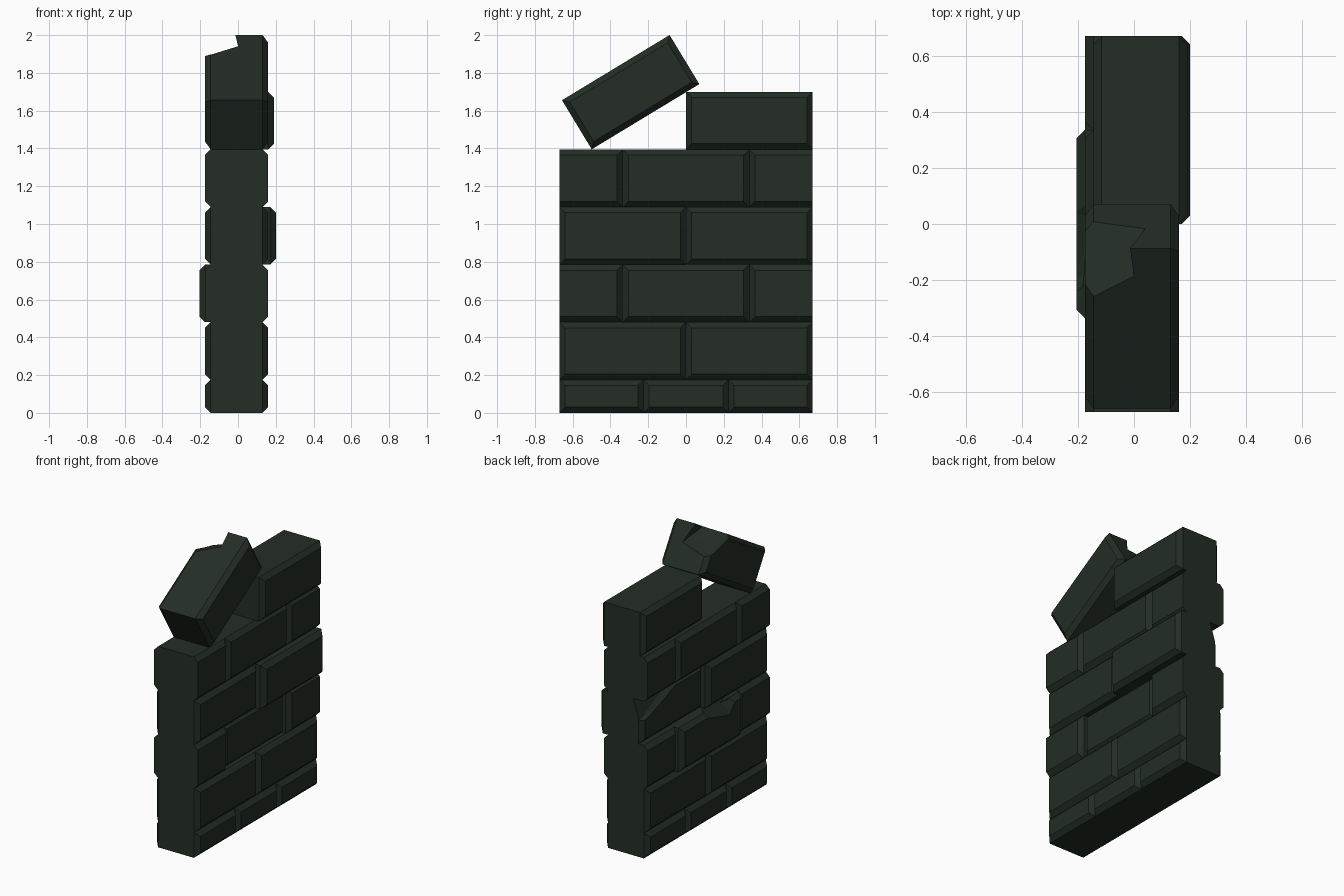
import bpy, bmesh, math

if "Cube" in bpy.data.objects:
    bpy.data.objects.remove(bpy.data.objects["Cube"])

stone = bpy.data.materials.new("dark_green_stone")
stone.diffuse_color = (0.017, 0.027, 0.018, 1)
stone.use_nodes = True
stone.node_tree.nodes["Principled BSDF"].inputs["Base Color"].default_value = stone.diffuse_color

XB, XF, BEV = -0.175, 0.16, 0.03     # wall faces and edge bevel
L = 0.67                             # half length of the wall


def make_object(name, bm):
    bmesh.ops.recalc_face_normals(bm, faces=bm.faces)
    me = bpy.data.meshes.new(name)
    bm.to_mesh(me)
    bm.free()
    me.materials.append(stone)
    ob = bpy.data.objects.new(name, me)
    bpy.context.collection.objects.link(ob)
    return ob


def brick(name, y0, y1, z0, z1, shift=0.0, b0=BEV, b1=BEV):
    """Block with bevelled rims on both wall faces; b0/b1 = end bevels."""
    bm = bmesh.new()
    rings = []
    for x, k in ((XB, 1), (XB + BEV, 0), (XF - BEV, 0), (XF, 1)):
        a, b, c, d = y0 + k * b0, y1 - k * b1, z0 + k * BEV, z1 - k * BEV
        rings.append([bm.verts.new((x + shift, y, z))
                      for y, z in ((a, c), (b, c), (b, d), (a, d))])
    for r, s in zip(rings, rings[1:]):
        for i in range(4):
            j = (i + 1) % 4
            bm.faces.new((r[i], r[j], s[j], s[i]))
    bm.faces.new(rings[0])
    bm.faces.new(rings[-1])
    return make_object(name, bm)


def chip(ob, points):
    """Break a piece off a brick with a convex cutter."""
    bm = bmesh.new()
    for p in points:
        bm.verts.new(p)
    res = bmesh.ops.convex_hull(bm, input=bm.verts[:])
    junk = [g for g in res["geom_interior"] if isinstance(g, bmesh.types.BMVert)]
    if junk:
        bmesh.ops.delete(bm, geom=junk, context='VERTS')
    cutter = make_object("chip_cutter", bm)
    cutter.hide_render = True
    mod = ob.modifiers.new("chip", 'BOOLEAN')
    mod.operation = 'DIFFERENCE'
    mod.solver = 'EXACT'
    mod.object = cutter
    bpy.context.view_layer.objects.active = ob
    bpy.ops.object.modifier_apply(modifier=mod.name)
    bpy.data.objects.remove(cutter)


# courses: z range and joint positions
thirds, halves, offset = (-L, -0.225, 0.225, L), (-L, 0, L), (-L, -0.335, 0.335, L)
courses = [(0, 0.175, thirds), (0.175, 0.48, halves), (0.48, 0.785, offset),
           (0.785, 1.09, halves), (1.09, 1.395, offset)]
shifts = {(2, 1): -0.03, (3, 1): 0.04}      # bricks pushed out of line
wall = {}
for r, (z0, z1, joints) in enumerate(courses):
    for i, (y0, y1) in enumerate(zip(joints, joints[1:])):
        cut = joints is offset              # half bricks have a plain outer end
        wall[r, i] = brick(f"brick_row{r + 1}_{i + 1}", y0, y1, z0, z1,
                           shifts.get((r, i), 0),
                           0 if cut and i == 0 else BEV,
                           0 if cut and i == 2 else BEV)

# top brick
brick("brick_top", 0, L, 1.395, 1.70, 0.03)

# chips on the back of the wall
chip(wall[3, 1], [(-0.06, 0.68, 1.10), (-0.11, 0.68, 0.94), (-0.16, 0.64, 0.94),
                  (-0.15, 0.28, 1.06), (-0.10, 0.33, 1.10), (-0.20, 0.68, 1.10)])
chip(wall[2, 1], [(-0.22, 0.12, 0.79), (-0.13, 0.02, 0.79), (-0.13, -0.16, 0.79),
                  (-0.22, -0.20, 0.67), (-0.22, -0.27, 0.77), (-0.22, 0.04, 0.74)])

# loose tilted brick with a broken upper corner
H, W = 0.333, 0.152
loose = brick("brick_loose", -H, H, -W, W)
e, t = H + 0.002, W + 0.002
chip(loose, [(-0.20, e, W - 0.20), (0.04, e, W - 0.137), (-0.015, e, t),
             (0.0, H - 0.117, t), (-0.14, H - 0.20, t),
             (-0.20, H - 0.165, W - 0.03), (-0.20, H - 0.165, t), (-0.20, e, t)])
loose.rotation_euler.x = math.radians(31.2)
loose.location = (0, -0.293, 1.698)
